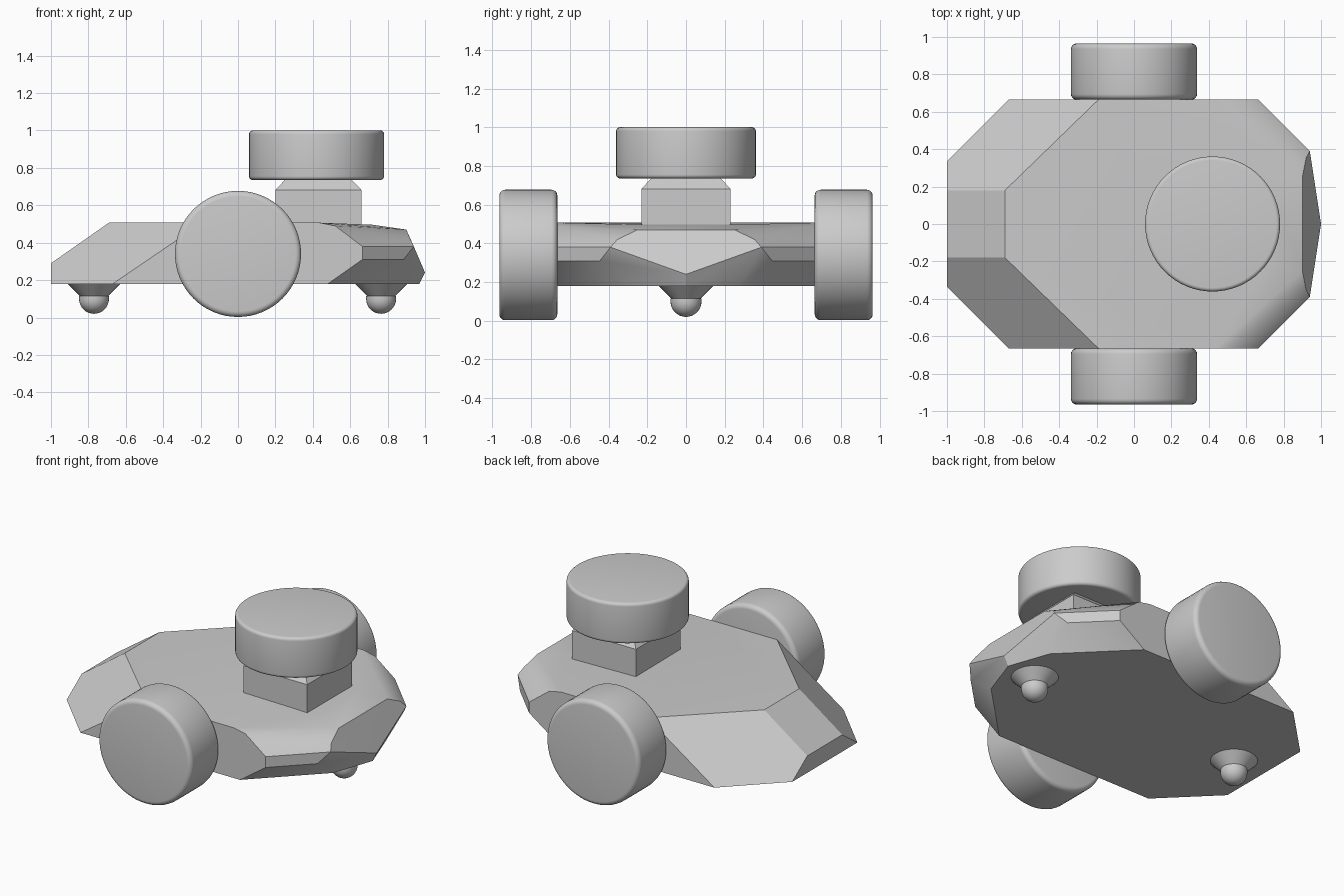
import bpy
import bmesh
from math import radians, pi, cos, sin

cube = bpy.data.objects.get("Cube")
if cube:
    bpy.data.objects.remove(cube, do_unlink=True)

# Single plain grey
GREY = (0.6, 0.6, 0.6, 1)
grey = bpy.data.materials.new("plain_grey")
grey.diffuse_color = GREY
grey.use_nodes = True
grey.node_tree.nodes["Principled BSDF"].inputs["Base Color"].default_value = GREY


def finish(name, bm, angle):
    """Turn a bmesh into a shaded, coloured object."""
    bmesh.ops.recalc_face_normals(bm, faces=bm.faces)
    mesh = bpy.data.meshes.new(name)
    bm.to_mesh(mesh)
    bm.free()
    mesh.materials.append(grey)
    obj = bpy.data.objects.new(name, mesh)
    bpy.context.collection.objects.link(obj)
    bpy.ops.object.select_all(action='DESELECT')
    obj.select_set(True)
    bpy.context.view_layer.objects.active = obj
    bpy.ops.object.shade_smooth_by_angle(angle=radians(angle))
    return obj


def lathe(name, profile, location, steps=64, tilt=0):
    """Spin a (radius, height) profile around its axis."""
    bm = bmesh.new()
    verts = [bm.verts.new((r, 0, h)) for r, h in profile]
    edges = [bm.edges.new(pair) for pair in zip(verts, verts[1:])]
    bmesh.ops.spin(bm, geom=verts + edges, axis=(0, 0, 1), cent=(0, 0, 0),
                   angle=2 * pi, steps=steps, use_merge=True)
    bmesh.ops.remove_doubles(bm, verts=bm.verts, dist=0.0001)
    obj = finish(name, bm, 32)
    obj.location = location
    obj.rotation_euler.x = tilt
    return obj


def rounded_disc(name, radius, height, fillet, location, tilt=0):
    """Drum with rounded rims, centred on its location."""
    arc = [(radius - fillet + fillet * cos(a), height / 2 - fillet + fillet * sin(a))
           for a in (i * pi / 10 for i in range(6))]
    profile = ([(0, -height / 2)] + [(r, -h) for r, h in reversed(arc)]
               + arc + [(0, height / 2)])
    return lathe(name, profile, location, tilt=tilt)


# Faceted chassis: half of its corners, mirrored across y
BASE, DECK, SIDE = 0.18, 0.507, 0.665
half = [
    # sloped tail
    (-1, 0.335, BASE), (-1, 0.18, 0.29), (-0.69, 0.18, DECK),
    (-0.19, SIDE, DECK), (-0.67, SIDE, BASE),
    # side wall towards the nose
    (0.48, SIDE, BASE), (0.665, SIDE, 0.31), (0.665, SIDE, 0.38),
    (0.52, SIDE, 0.49), (0.435, SIDE, DECK),
    # pointed nose
    (0.5, 0.2, DECK), (0.72, 0.22, 0.496), (0.9, 0.25, 0.47),
    (0.921, 0.355, 0.42), (0.94, 0.39, 0.38), (0.885, 0.445, 0.31),
    (0.875, 0.27, BASE), (1, 0, 0.24), (0.97, 0, BASE),
]
bm = bmesh.new()
for x, y, z in half:
    for side in ((1, -1) if y else (1,)):
        bm.verts.new((x, side * y, z))
hull = bmesh.ops.convex_hull(bm, input=bm.verts)
loose = [v for v in bm.verts if not v.link_faces]
bmesh.ops.delete(bm, geom=loose, context='VERTS')
bmesh.ops.dissolve_limit(bm, angle_limit=radians(3), verts=bm.verts, edges=bm.edges)
finish("chassis", bm, 30)

# Drive wheels
for name, side in (("back_wheel", 1), ("front_wheel", -1)):
    rounded_disc(name, 0.337, 0.3, 0.03, (0, side * 0.815, 0.34), pi / 2)

# Casters: conical socket with a ball
ball = [(0.08 * cos(a), -0.08 * sin(a)) for a in (i * pi / 16 for i in range(9))]
for name, x in (("tail", -0.77), ("nose", 0.765)):
    lathe(name + "_caster_socket", [(0, 0.08), (0.145, 0.08), (0.075, 0.01), (0, 0.01)],
          (x, 0, 0.105), 32)
    lathe(name + "_caster_ball", [(0, 0.015), (0.08, 0.015)] + ball, (x, 0, 0.1), 32)

# Square turret post with a tapered top
bm = bmesh.new()
rings = []
for reach, z in ((0.23, 0.48), (0.23, 0.682), (0.175, 0.74)):
    rings.append([bm.verts.new((0.43 + reach * sx, reach * sy, z))
                  for sx, sy in ((-1, -1), (1, -1), (1, 1), (-1, 1))])
for low, high in zip(rings, rings[1:]):
    for i in range(4):
        j = (i + 1) % 4
        bm.faces.new((low[i], low[j], high[j], high[i]))
bm.faces.new(rings[0])
bm.faces.new(rings[-1])
finish("turret_post", bm, 30)

# Turret drum
rounded_disc("turret_drum", 0.361, 0.265, 0.02, (0.42, 0, 0.868))
